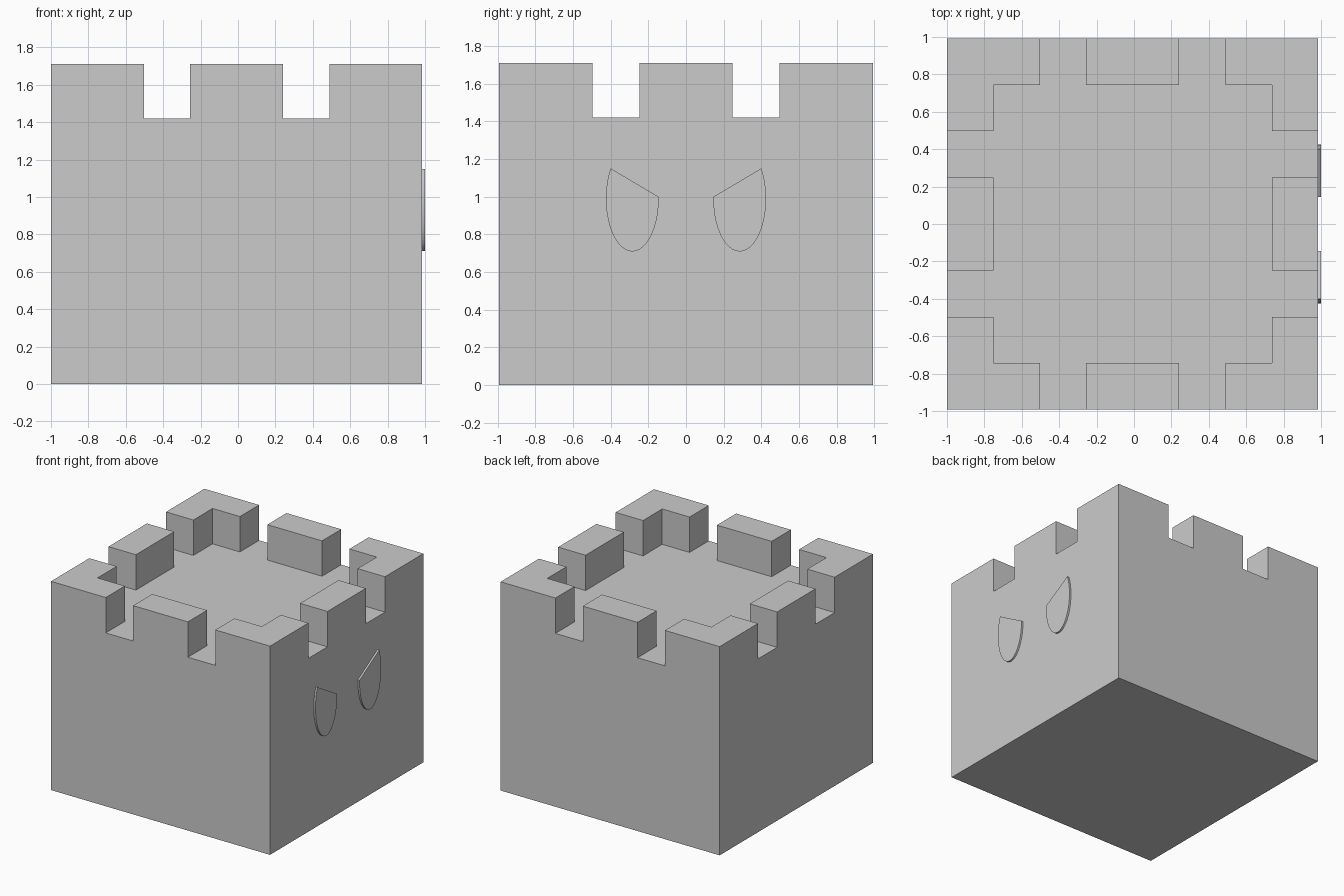
import bpy, bmesh, math

if "Cube" in bpy.data.objects:
    bpy.data.objects.remove(bpy.data.objects["Cube"])

X0, Y0 = -1.0, -0.9925        # lower corner of the block
CELL = 1.985 / 8              # plan grid pitch
LEVELS = [0.0, 1.42, 1.71]    # base, parapet floor, merlon tops
FRONT_X = 0.985


def finish(bm, name):
    bmesh.ops.recalc_face_normals(bm, faces=bm.faces)
    mesh = bpy.data.meshes.new(name)
    bm.to_mesh(mesh)
    bm.free()
    obj = bpy.data.objects.new(name, mesh)
    bpy.context.collection.objects.link(obj)
    return obj


def filled(i, j, k):
    if not (0 <= i < 8 and 0 <= j < 8 and 0 <= k < 2):
        return False
    if k == 0:
        return True
    # merlons: outer ring of cells, minus two gaps on each side
    return (i in (0, 7) and j not in (2, 5)) or (j in (0, 7) and i not in (2, 5))


# Battlemented block: skin of the filled cells as one closed mesh
bm = bmesh.new()
for i in range(8):
    for j in range(8):
        for k in range(2):
            if not filled(i, j, k):
                continue
            for axis in range(3):
                for side in (0, 1):
                    n = [i, j, k]
                    n[axis] += 2 * side - 1
                    if filled(*n):
                        continue
                    quad = []
                    for a, b in ((0, 0), (1, 0), (1, 1), (0, 1)):
                        c = [i, j, k]
                        c[axis] += side
                        c[(axis + 1) % 3] += a
                        c[(axis + 2) % 3] += b
                        quad.append(bm.verts.new((X0 + c[0] * CELL, Y0 + c[1] * CELL, LEVELS[c[2]])))
                    bm.faces.new(quad)
bmesh.ops.remove_doubles(bm, verts=bm.verts, dist=0.0005)
bmesh.ops.recalc_face_normals(bm, faces=bm.faces)
bmesh.ops.dissolve_limit(bm, angle_limit=0.01, verts=bm.verts, edges=bm.edges)
finish(bm, "battlement_block")


# Slanted eyes: ellipses cut by a sloping brow line, raised from the +x face
def eye(name, mirror):
    bm = bmesh.new()
    start, end, steps = math.radians(178), math.radians(395), 40
    ring = []
    for s in range(steps + 1):
        t = start + (end - start) * s / steps
        ring.append((mirror * (0.285 + 0.14 * math.cos(t)), 0.99 + 0.28 * math.sin(t)))
    back = [bm.verts.new((FRONT_X - 0.005, y, z)) for y, z in ring]
    front = [bm.verts.new((1.0, y, z)) for y, z in ring]
    bm.faces.new(back)
    bm.faces.new(front)
    for s in range(len(ring)):
        n = (s + 1) % len(ring)
        bm.faces.new((back[s], back[n], front[n], front[s]))
    finish(bm, name)


eye("eye_left", 1)
eye("eye_right", -1)
